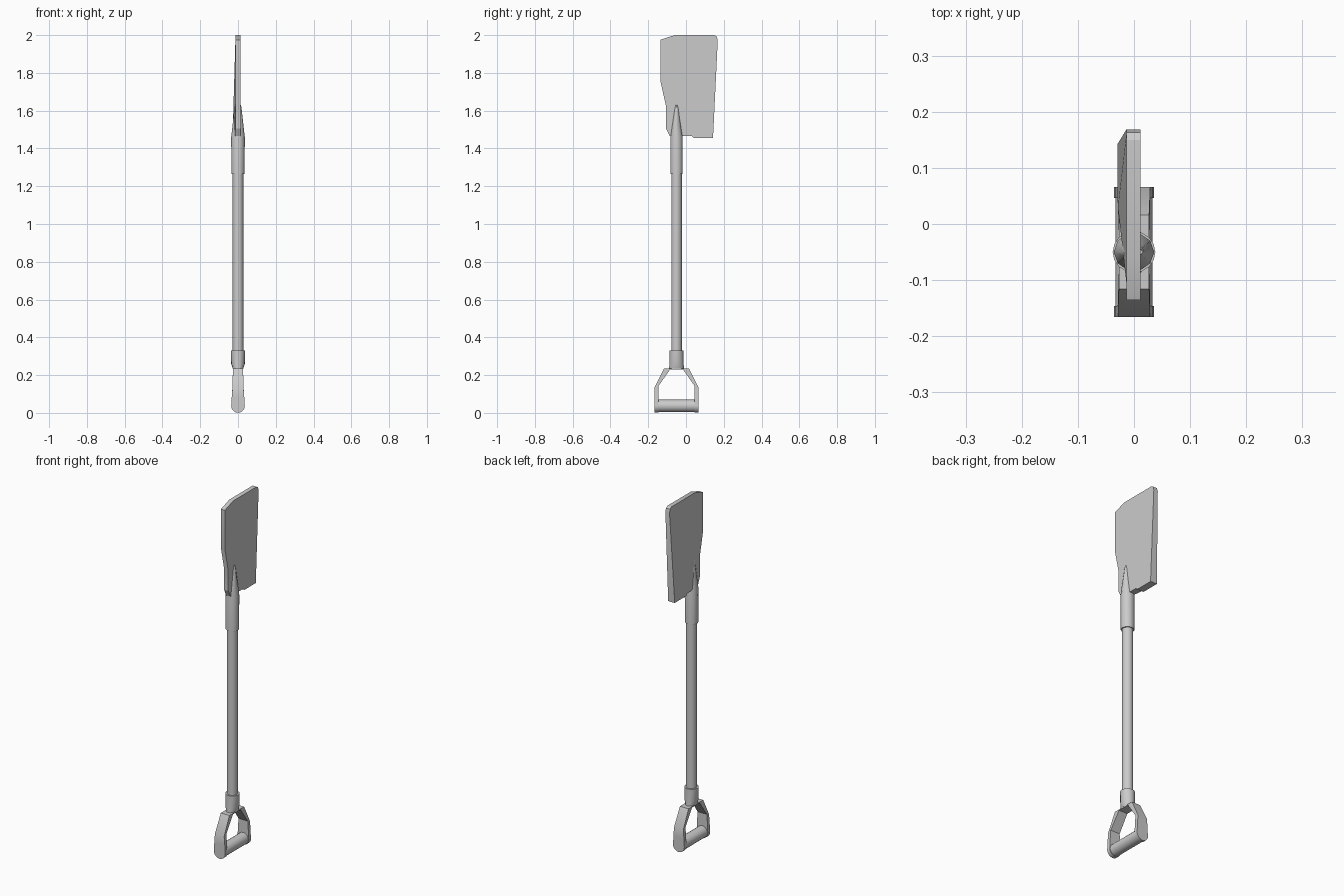
import bpy, bmesh, math

cube = bpy.data.objects.get("Cube")
if cube:
    bpy.data.objects.remove(cube, do_unlink=True)

AXIS_Y = -0.05  # the shaft and handle stand on this line

grey = bpy.data.materials.new("light_grey")
grey.use_nodes = True
grey.diffuse_color = (0.6, 0.6, 0.6, 1)
bsdf = grey.node_tree.nodes["Principled BSDF"]
bsdf.inputs["Base Color"].default_value = grey.diffuse_color
bsdf.inputs["Roughness"].default_value = 0.7


def finish(name, bm, angle=40):
    bmesh.ops.recalc_face_normals(bm, faces=bm.faces)
    mesh = bpy.data.meshes.new(name)
    bm.to_mesh(mesh)
    bm.free()
    mesh.materials.append(grey)
    obj = bpy.data.objects.new(name, mesh)
    bpy.context.collection.objects.link(obj)
    bpy.ops.object.select_all(action='DESELECT')
    obj.select_set(True)
    bpy.context.view_layer.objects.active = obj
    bpy.ops.object.shade_smooth_by_angle(angle=math.radians(angle))
    return obj


def loft(bm, rings):
    """Skin closed rings of equal length and cap both ends."""
    rings = [[bm.verts.new(p) for p in ring] for ring in rings]
    n = len(rings[0])
    for a, b in zip(rings, rings[1:]):
        for i in range(n):
            j = (i + 1) % n
            bm.faces.new((a[i], a[j], b[j], b[i]))
    bm.faces.new(rings[0][::-1])
    bm.faces.new(rings[-1])


def upright(name, sections, sides):
    """Round part on the shaft line from (z, x radius, y radius) sections."""
    turn = [math.tau * i / sides for i in range(sides)]
    bm = bmesh.new()
    loft(bm, [[(rx * math.cos(t), AXIS_Y + ry * math.sin(t), z) for t in turn]
              for z, rx, ry in sections])
    return finish(name, bm, 50)


def crossbar(name, y0, y1, radius, sides=20):
    turn = [math.tau * i / sides for i in range(sides)]
    bm = bmesh.new()
    loft(bm, [[(radius * math.cos(t), y, 0.037 + radius * math.sin(t)) for t in turn]
              for y in (y0, y1)])
    return finish(name, bm)


# Shaft, with a collar at the handle and a tapering socket at the blade
upright("shaft", [(0.3, 0.028, 0.028), (1.3, 0.028, 0.028)], 16)
upright("handle_collar", [(0.235, 0.028, 0.04), (0.26, 0.036, 0.037),
                          (0.33, 0.038, 0.037)], 16)
upright("blade_socket", [(1.265, 0.035, 0.034), (1.46, 0.036, 0.034),
                         (1.61, 0.019, 0.013), (1.63, 0.016, 0.007)], 10)

# D-shaped handle frame: outer y, z, inner y, z, half width
half = [(0.116, 0.037, 0.096, 0.037, 0.035),
        (0.116, 0.085, 0.096, 0.085, 0.033),
        (0.116, 0.135, 0.096, 0.142, 0.029),
        (0.066, 0.235, 0.034, 0.23, 0.027)]
stations = half + [(-a, b, -c, d, w) for a, b, c, d, w in reversed(half)]
bm = bmesh.new()
loft(bm, [[(-w, AXIS_Y + oy, oz), (w, AXIS_Y + oy, oz),
           (w, AXIS_Y + iy, iz), (-w, AXIS_Y + iy, iz)]
          for oy, oz, iy, iz, w in stations])
finish("handle_frame", bm, 30)

# Grip and the rounded lower ends of the frame
crossbar("handle_grip", AXIS_Y - 0.11, AXIS_Y + 0.11, 0.033)
for side, label in ((-1, "front"), (1, "back")):
    crossbar(label + "_grip_end", AXIS_Y + side * 0.096, AXIS_Y + side * 0.116, 0.036)

# Flat blade, thickening on its right face towards the lower edge
outline = [(-0.135, 1.975), (-0.06, 2.0), (0.15, 2.0), (0.163, 1.992), (0.168, 1.97),
           (0.143, 1.455), (0.04, 1.455), (0.03, 1.465), (-0.085, 1.465),
           (-0.105, 1.505), (-0.105, 1.62), (-0.135, 1.755)]


def flare(y, z):
    return 0.016 * (2 - z) / 0.545 * min(1, max(0, (y + 0.11) / 0.14))


bm = bmesh.new()
loft(bm, [[(0.012, y, z) for y, z in outline],
          [(-0.013 - flare(y, z), y, z) for y, z in outline]])
finish("blade", bm, 20)
